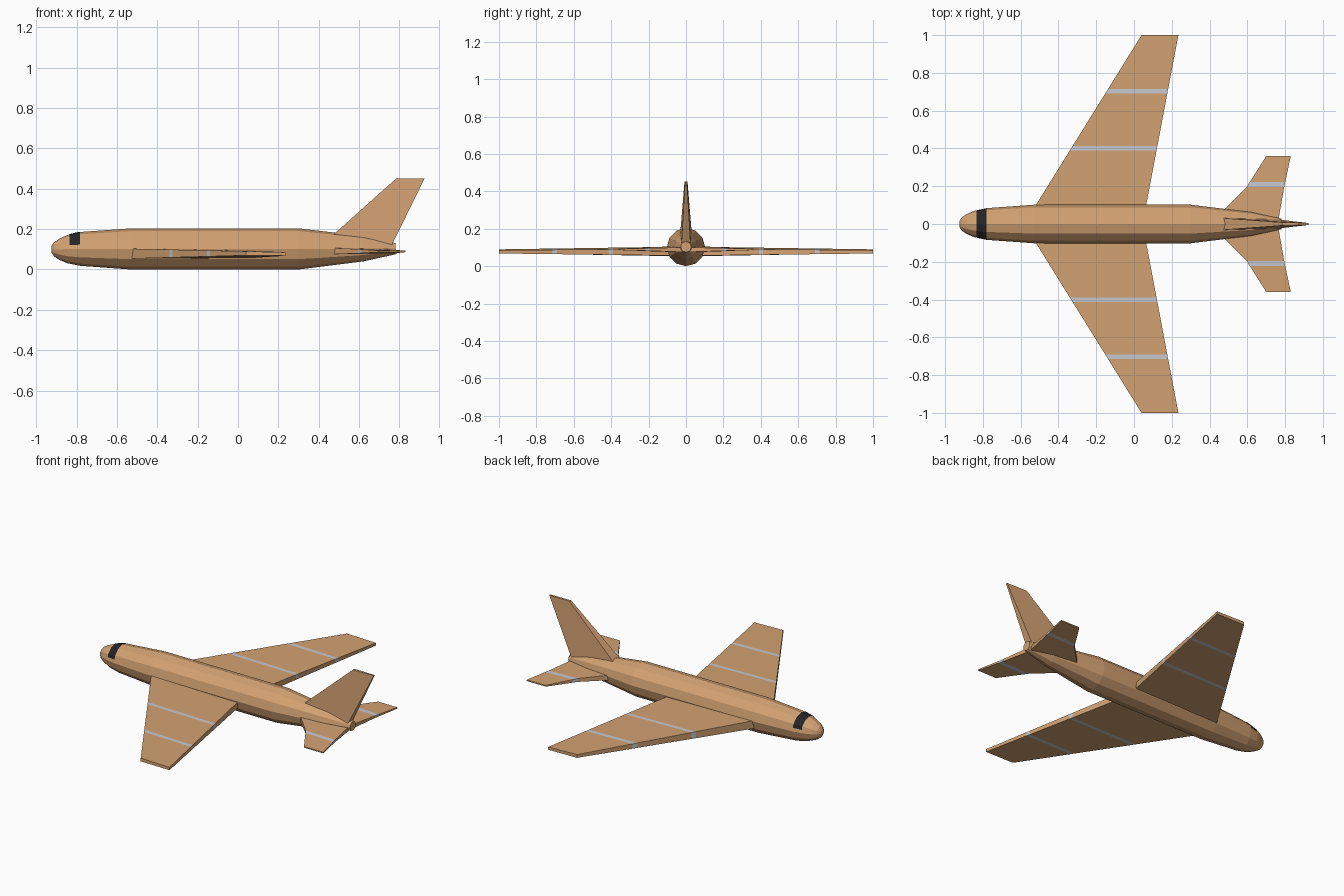
import bpy, bmesh, math

if "Cube" in bpy.data.objects:
    bpy.data.objects.remove(bpy.data.objects["Cube"])


def material(name, rgb):
    m = bpy.data.materials.new(name)
    m.diffuse_color = (*rgb, 1)
    m.use_nodes = True
    m.node_tree.nodes["Principled BSDF"].inputs["Base Color"].default_value = m.diffuse_color
    return m


TAN = material("tan body", (0.65, 0.36, 0.168))
GREY = material("pale grey stripe", (0.58, 0.59, 0.63))
DARK = material("dark glass", (0.018, 0.018, 0.02))


def loft(name, rings, mats, cap=True, closed=True, index=lambda i: 0):
    """Skin a list of point rings; index(i) picks the material of span i."""
    bm = bmesh.new()
    vs = [[bm.verts.new(p) for p in ring] for ring in rings]
    n = len(rings[0])
    for i, (a, b) in enumerate(zip(vs, vs[1:])):
        for j in range(n if closed else n - 1):
            k = (j + 1) % n
            bm.faces.new((a[j], a[k], b[k], b[j])).material_index = index(i)
    if cap:
        bm.faces.new(vs[0])
        bm.faces.new(vs[-1])
    bmesh.ops.recalc_face_normals(bm, faces=bm.faces)
    me = bpy.data.meshes.new(name)
    bm.to_mesh(me)
    bm.free()
    for m in mats:
        me.materials.append(m)
    ob = bpy.data.objects.new(name, me)
    bpy.context.collection.objects.link(ob)
    return ob


# Fuselage stations: x, radius, centre height
BODY = [(-0.925, 0.015, 0.1), (-0.912, 0.035, 0.1), (-0.885, 0.053, 0.1),
        (-0.845, 0.070, 0.101), (-0.78, 0.084, 0.102), (-0.53, 0.102, 0.102),
        (0.3, 0.102, 0.102), (0.62, 0.063, 0.103), (0.78, 0.028, 0.103)]


def body_ring(x, r, z, angles):
    return [(x, r * math.sin(a), z + r * math.cos(a)) for a in angles]


around = [math.radians(30 * i) for i in range(12)]
loft("fuselage", [body_ring(*s, around) for s in BODY], [TAN])

# Windscreen: thin band wrapped over the nose
arc = []
for d, s in ((-75, 0.975), (-60, 1), (-30, 1), (0, 1), (30, 1), (60, 1), (75, 0.975)):
    arc.append((math.radians(d), s))


def glass_ring(x, r):
    return [(x, r * s * math.sin(a), 0.1015 + r * s * math.cos(a)) for a, s in arc]


loft("windscreen", [glass_ring(-0.835, 0.0745), glass_ring(-0.782, 0.0860)],
     [DARK], cap=False, closed=False)


# Flying surfaces: stations are y, lead x, trail x, lead z low/high, trail z low/high
def interp(stations, y):
    for a, b in zip(stations, stations[1:]):
        if y <= b[0] + 1e-6:
            t = (y - a[0]) / (b[0] - a[0])
            return [p + (q - p) * t for p, q in zip(a, b)]


def surface(name, stations, stripes):
    cuts = sorted({s[0] for s in stations} | {y for s in stripes for y in s})

    def striped(i):
        mid = (cuts[i] + cuts[i + 1]) / 2
        return int(any(lo < mid < hi for lo, hi in stripes))

    for side, sign in (("left", -1), ("right", 1)):
        rings = []
        for c in cuts:
            y, lx, tx, ll, lh, tl, th = interp(stations, c)
            rings.append([(lx, sign * y, ll), (lx, sign * y, lh),
                          (tx, sign * y, th), (tx, sign * y, tl)])
        loft(f"{side}_{name}", rings, [TAN, GREY], index=striped)


surface("wing",
        [(0.04, -0.557, 0.053, 0.053, 0.104, 0.056, 0.094),
         (1.0, 0.04, 0.235, 0.070, 0.090, 0.068, 0.085)],
        [(0.39, 0.412), (0.69, 0.714)])
surface("tailplane",
        [(0.02, 0.42, 0.765, 0.074, 0.108, 0.076, 0.100),
         (0.08, 0.482, 0.775, 0.076, 0.106, 0.078, 0.099),
         (0.195, 0.596, 0.795, 0.080, 0.101, 0.082, 0.096),
         (0.36, 0.70, 0.83, 0.086, 0.094, 0.086, 0.093)],
        [(0.195, 0.222)])


# Tail fin: tapers to a thin top edge
def fin_ring(lead, trail, wl, wt):
    (lx, lz), (tx, tz) = lead, trail
    return [(lx, -wl, lz), (lx, wl, lz), (tx, wt, tz), (tx, -wt, tz)]


loft("tail_fin", [fin_ring((0.475, 0.175), (0.762, 0.120), 0.031, 0.024),
                  fin_ring((0.785, 0.452), (0.925, 0.452), 0.008, 0.005)], [TAN])
